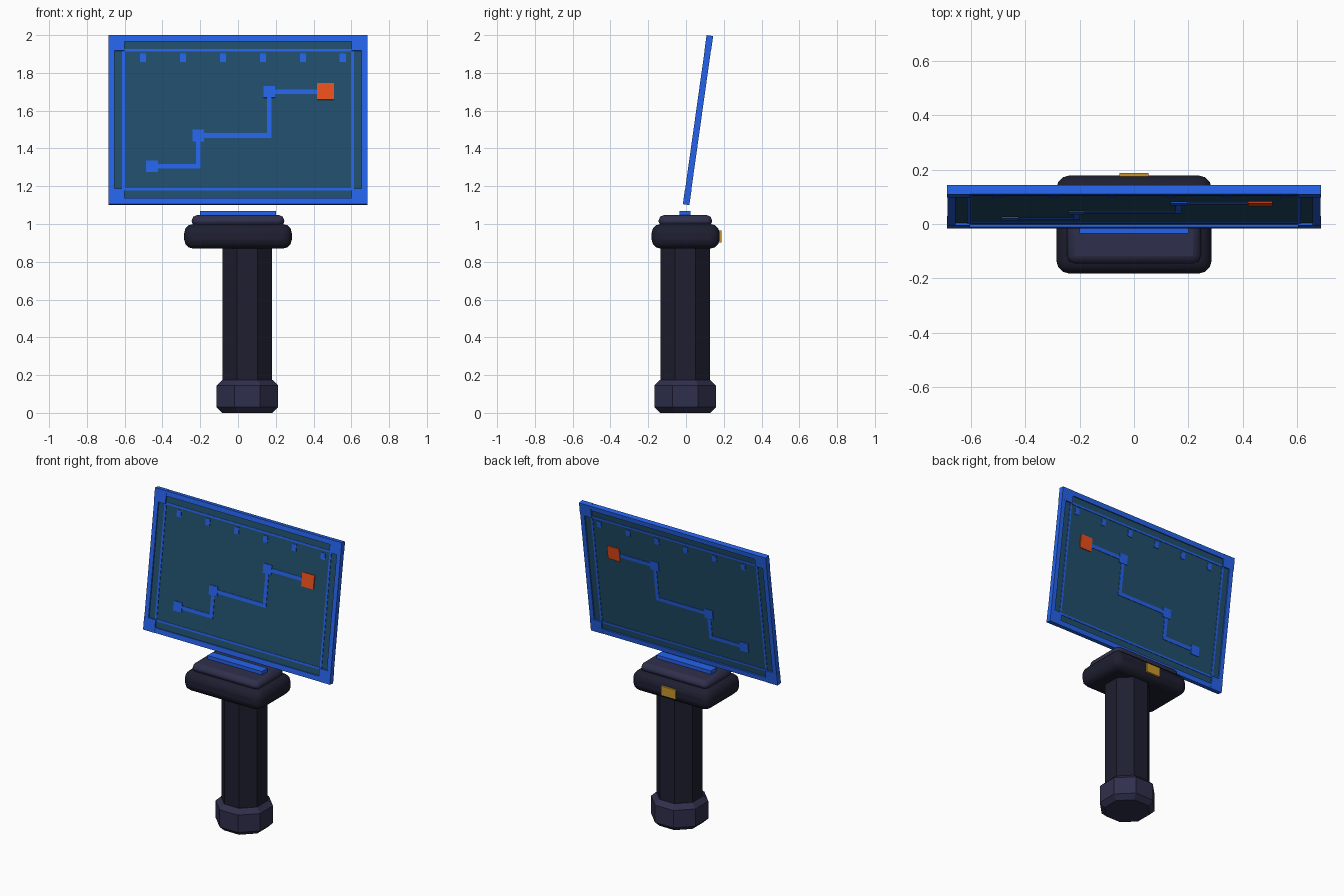
import bpy, math
from mathutils import Matrix, Vector

if "Cube" in bpy.data.objects:
    bpy.data.objects.remove(bpy.data.objects["Cube"])


def material(name, hex_code):
    """Material from an sRGB hex colour."""
    rgb = [int(hex_code[i:i + 2], 16) / 255 for i in (0, 2, 4)]
    lin = [c / 12.92 if c <= 0.04045 else ((c + 0.055) / 1.055) ** 2.4 for c in rgb]
    mat = bpy.data.materials.new(name)
    mat.diffuse_color = (*lin, 1)
    mat.use_nodes = True
    mat.node_tree.nodes["Principled BSDF"].inputs["Base Color"].default_value = mat.diffuse_color
    return mat


DARK = material("dark_grip", "1e1f30")
METAL = material("dark_metal", "2f2f4c")
BLUE = material("glow_blue", "2563eb")
PANE = material("screen_teal", "214e6b")
RED = material("marker_red", "ea4f1c")
GOLD = material("gold", "c8962b")


def finish(name, mat, bevel=0, segments=1):
    ob = bpy.context.object
    ob.name = name
    ob.data.materials.append(mat)
    if bevel:
        mod = ob.modifiers.new("bevel", "BEVEL")
        mod.width, mod.segments = bevel, segments
        mod.limit_method = "ANGLE"
        mod.angle_limit = math.radians(50)
    return ob


def box(name, mat, lo, hi, bevel=0, segments=1):
    """Axis-aligned box between two corners."""
    lo, hi = Vector(lo), Vector(hi)
    bpy.ops.mesh.primitive_cube_add(size=1)
    ob = bpy.context.object
    ob.data.transform(Matrix.Translation((lo + hi) / 2) @ Matrix.Diagonal((*(hi - lo), 1)))
    return finish(name, mat, bevel, segments)


def octagon(name, mat, flat, z0, z1, bevel):
    """Octagonal prism, flats facing the axes, offset like the handle."""
    bpy.ops.mesh.primitive_cylinder_add(vertices=8, radius=flat / math.cos(math.pi / 8), depth=z1 - z0)
    bpy.context.object.data.transform(
        Matrix.Translation((0.05, -0.005, (z0 + z1) / 2)) @ Matrix.Rotation(math.pi / 8, 4, "Z"))
    return finish(name, mat, bevel)


TILT = math.radians(8)
SCREEN = Matrix.Translation((0, 0.0635, 1.55)) @ Matrix.Rotation(-TILT, 4, "X")


def plate(name, mat, x0, x1, z0, z1, half):
    """Piece of the leaning screen, given by its front-view extents."""
    v0, v1 = ((z - 1.55) / math.cos(TILT) for z in (z0, z1))
    ob = box(name, mat, (x0, -half, v0), (x1, half, v1))
    ob.data.transform(SCREEN)
    return ob


# Handle
octagon("pommel", METAL, 0.163, 0, 0.175, 0.03)
octagon("grip", DARK, 0.131, 0.165, 0.89, 0.008)
collar = box("collar", DARK, (-0.285, -0.182, 0.87), (0.285, 0.178, 1.0), 0.048, 3)
cap = box("collar_cap", METAL, (-0.245, -0.145, 0.985), (0.245, 0.138, 1.047), 0.028, 2)
box("emitter_strip", BLUE, (-0.2, -0.035, 1.04), (0.2, 0.025, 1.07))
box("rear_button", GOLD, (-0.053, 0.16, 0.902), (0.053, 0.187, 0.965))

# Screen pane
plate("screen_pane", PANE, -0.67, 0.67, 1.115, 1.985, 0.008)

# Frame: outer rails, corner blocks and thin inner lines
for tag, s in (("left", -1), ("right", 1)):
    for name, a, b, half in (("rail", 0.655, 0.685, 0.0165), ("inner_line", 0.599, 0.613, 0.011)):
        x0, x1 = sorted((s * a, s * b))
        plate(f"{tag}_{name}", BLUE, x0, x1, 1.103, 1.997, half) if name == "rail" else \
            plate(f"{tag}_{name}", BLUE, x0, x1, 1.18, 1.92, half)
for tag, s in (("bottom", -1), ("top", 1)):
    z0, z1 = sorted((1.55 + s * 0.415, 1.55 + s * 0.447))
    plate(f"{tag}_rail", BLUE, -0.68, 0.68, z0, z1, 0.0165)
    z0, z1 = sorted((1.55 + s * 0.362, 1.55 + s * 0.375))
    plate(f"{tag}_inner_line", BLUE, -0.613, 0.613, z0, z1, 0.011)
    for sx in (-1, 1):
        x0, x1 = sorted((sx * 0.602, sx * 0.686))
        z0, z1 = sorted((1.55 + s * 0.365, 1.55 + s * 0.4475))
        plate(f"{tag}_corner", BLUE, x0, x1, z0, z1, 0.0175)

# Row of ticks under the top edge
for i in range(6):
    x = -0.503 + 0.2115 * i
    plate("tick", BLUE, x - 0.016, x + 0.016, 1.857, 1.9, 0.0115)

# Stepped route with square nodes and an end marker
route = [(-0.455, 1.304), (-0.21, 1.304), (-0.21, 1.467), (0.165, 1.467), (0.165, 1.698), (0.45, 1.698)]
for (xa, za), (xb, zb) in zip(route, route[1:]):
    plate("route_segment", BLUE, xa - 0.012, xb + 0.012, za - 0.012, zb + 0.012, 0.011)
for i in (0, 2, 4):
    x, z = route[i]
    plate("route_node", BLUE, x - 0.031, x + 0.031, z - 0.031, z + 0.031, 0.013)
plate("end_marker", RED, 0.419, 0.508, 1.656, 1.745, 0.0145)

# Soft shading on the rounded collar parts
for ob in (collar, cap):
    bpy.ops.object.select_all(action="DESELECT")
    ob.select_set(True)
    bpy.context.view_layer.objects.active = ob
    bpy.ops.object.shade_smooth_by_angle(angle=math.radians(35))
